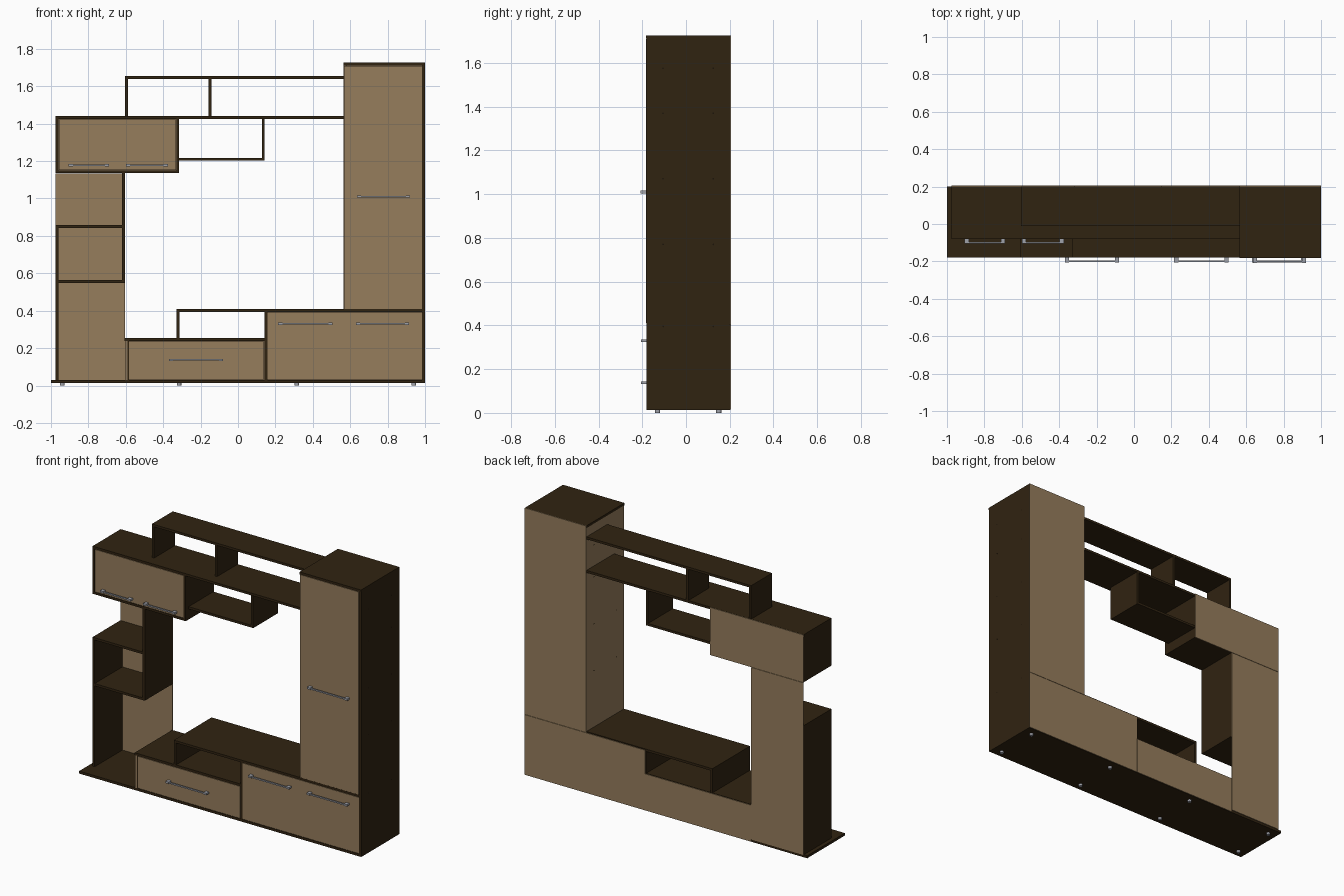
import bpy, bmesh, math
from mathutils import Matrix

if "Cube" in bpy.data.objects:
    bpy.data.objects.remove(bpy.data.objects["Cube"])


def material(name, col):
    m = bpy.data.materials.new(name)
    m.diffuse_color = (*col, 1)
    m.use_nodes = True
    m.node_tree.nodes["Principled BSDF"].inputs["Base Color"].default_value = m.diffuse_color
    return m


DARK = material("dark wood", (0.0296, 0.0168, 0.0056))
TAN = material("tan wood", (0.305, 0.205, 0.107))
METAL = material("brushed metal", (0.35, 0.36, 0.40))
SCREW = material("screw cap", (0.012, 0.007, 0.003))

T = 0.015                 # board thickness
FRONT, BACK = -0.18, 0.201
MID = -0.08               # front of the shallower upper parts


def finish(bm, name, mat):
    me = bpy.data.meshes.new(name)
    bm.to_mesh(me)
    bm.free()
    me.materials.append(mat)
    ob = bpy.data.objects.new(name, me)
    bpy.context.collection.objects.link(ob)
    return ob


def add_box(bm, x, y, z):
    size = [b - a for a, b in (x, y, z)]
    mid = [(a + b) / 2 for a, b in (x, y, z)]
    bmesh.ops.create_cube(bm, size=1, matrix=Matrix.Translation(mid) @ Matrix.Diagonal((*size, 1)))


def box(name, mat, x, y, z):
    bm = bmesh.new()
    add_box(bm, x, y, z)
    return finish(bm, name, mat)


def shelf(name, x0, x1, top, y0=FRONT, y1=BACK):
    return box(name, DARK, (x0, x1), (y0, y1), (top - T, top))


def upright(name, x0, z0, z1, y0=FRONT, y1=BACK, mat=DARK):
    return box(name, mat, (x0, x0 + T), (y0, y1), (z0, z1))


def back(name, x0, x1, z0, z1):
    return box(name, TAN, (x0, x1), (BACK, 0.205), (z0, z1))


def handle(name, x0, x1, y, z):
    """Thin bar on two end posts, fixed to a front at depth y."""
    bm = bmesh.new()
    add_box(bm, (x0, x1), (y - 0.024, y - 0.015), (z - 0.004, z + 0.004))
    for a in (x0, x1 - 0.022):
        add_box(bm, (a, a + 0.022), (y - 0.025, y + 0.002), (z - 0.006, z + 0.006))
    finish(bm, name, METAL)


def disc(name, mat, loc, r, h, axis="Z", seg=12):
    bm = bmesh.new()
    rot = Matrix.Rotation(math.pi / 2, 4, "Y") if axis == "X" else Matrix()
    bmesh.ops.create_cone(bm, cap_ends=True, segments=seg, radius1=r, radius2=r, depth=h,
                          matrix=Matrix.Translation(loc) @ rot)
    finish(bm, name, mat)


# Base plate and feet
box("base_plate", DARK, (-1, 1), (FRONT, BACK), (0.014, 0.03))
for x in (-0.94, -0.315, 0.315, 0.94):
    for y in (-0.13, 0.15):
        disc("foot", METAL, (x, y, 0.0075), 0.012, 0.015)

# Tall cabinet
upright("tall_right_side", 0.985, 0.03, 1.711)
upright("tall_left_side", 0.565, 0.408, 1.711, y0=-0.168, mat=TAN)
shelf("tall_top", 0.565, 1.0, 1.726, y0=-0.183)
box("tall_door", TAN, (0.566, 0.983), (-0.183, -0.168), (0.410, 1.709))
back("tall_back", 0.565, 1.0, 0.403, 1.726)
handle("tall_door_handle", 0.635, 0.92, -0.183, 1.01)

# Low right unit with flap front and open niche
shelf("low_unit_top", -0.328, 0.985, 0.408)
upright("low_unit_left_side", 0.142, 0.03, 0.393)
upright("niche_left_side", -0.328, 0.253, 0.393)
box("low_unit_front", TAN, (0.159, 0.983), (FRONT, FRONT + 0.015), (0.032, 0.391))
back("low_unit_back", 0.147, 1.0, 0.016, 0.401)
handle("low_front_handle_left", 0.215, 0.505, FRONT, 0.33)
handle("low_front_handle_right", 0.63, 0.915, FRONT, 0.33)

# Drawer unit
shelf("drawer_unit_top", -0.607, 0.142, 0.253)
upright("drawer_unit_left_side", -0.605, 0.03, 0.238, mat=TAN)
box("drawer_edge_strip", DARK, (-0.59, -0.583), (FRONT, BACK), (0.03, 0.238))
box("drawer_front", TAN, (-0.582, 0.140), (FRONT, FRONT + 0.015), (0.032, 0.236))
back("drawer_unit_back", -0.604, 0.146, 0.016, 0.25)
handle("drawer_handle", -0.37, -0.08, FRONT, 0.137)

# Left open column
upright("column_left_side", -0.975, 0.03, 0.842, y0=MID)
upright("column_right_side", -0.62, 0.548, 1.135, y0=MID)
shelf("column_upper_shelf", -0.975, -0.62, 0.857, y0=MID)
shelf("column_lower_shelf", -0.96, -0.605, 0.563, y0=MID)
back("column_back", -0.975, -0.605, 0.03, 1.133)

# Upper left wall cabinet, with the long board as its top
shelf("long_upper_board", -0.975, 0.565, 1.44, y0=MID, y1=0.2)
upright("wall_cabinet_left_side", -0.975, 1.15, 1.425, y0=MID)
upright("wall_cabinet_right_side", -0.33, 1.15, 1.425, y0=MID)
shelf("wall_cabinet_bottom", -0.975, -0.315, 1.15, y0=MID)
box("wall_cabinet_front", TAN, (-0.958, -0.332), (MID, MID + 0.015), (1.152, 1.423))
back("wall_cabinet_back", -0.975, -0.315, 1.135, 1.44)
handle("wall_handle_left", -0.905, -0.69, MID, 1.177)
handle("wall_handle_right", -0.6, -0.375, MID, 1.177)

# Small hanging box under the long board
shelf("hanging_shelf", -0.315, 0.143, 1.217, y0=-0.05)
upright("hanging_right_side", 0.128, 1.217, 1.425, y0=-0.05)

# Top shelf on two uprights
shelf("top_shelf", -0.603, 0.565, 1.655, y0=-0.01)
for x in (-0.603, -0.157):
    upright("top_shelf_support", x, 1.44, 1.64, y0=-0.01)

# Screw caps on the sides of the tall cabinet
for z in (0.395, 0.77, 1.07, 1.37, 1.575):
    for y in (-0.105, 0.125):
        disc("screw_cap", SCREW, (0.9995, y, z), 0.004, 0.002, "X", 8)
        if z > 0.5:
            disc("inner_screw_cap", SCREW, (0.5655, y, z), 0.004, 0.002, "X", 8)
